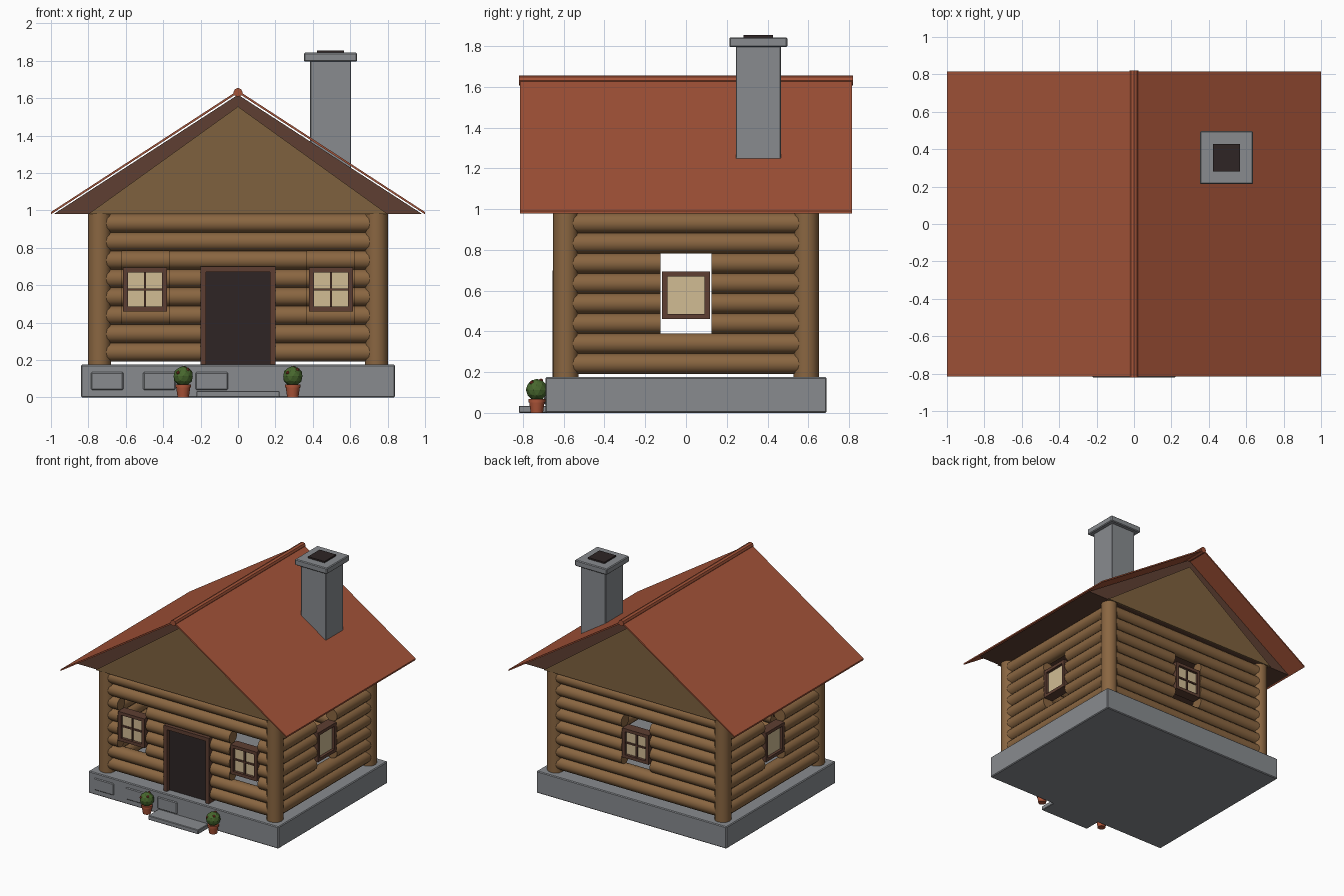
import bpy, bmesh, math
from mathutils import Matrix, Vector

if "Cube" in bpy.data.objects:
    bpy.data.objects.remove(bpy.data.objects["Cube"])


def mat(name, r, g, b):
    m = bpy.data.materials.new(name)
    m.diffuse_color = [((c / 255 + 0.055) / 1.055) ** 2.4 for c in (r, g, b)] + [1]
    m.use_nodes = True
    m.node_tree.nodes["Principled BSDF"].inputs["Base Color"].default_value = m.diffuse_color
    return m


STONE = mat("stone_grey", 136, 139, 143)
LOG = mat("log_wood", 138, 102, 65)
GABLE = mat("gable_wood", 126, 97, 62)
TRIM = mat("dark_trim", 94, 63, 50)
TILE = mat("roof_red", 163, 83, 56)
PANE = mat("window_cream", 209, 188, 148)
DARK = mat("door_dark", 46, 37, 37)
CLAY = mat("pot_clay", 172, 84, 56)
LEAF = mat("leaf_green", 72, 104, 46)
PETAL = mat("flower_red", 150, 62, 44)


def finish(name, bm, material, bevel=0, smooth=False):
    bmesh.ops.recalc_face_normals(bm, faces=bm.faces)
    me = bpy.data.meshes.new(name)
    bm.to_mesh(me)
    bm.free()
    ob = bpy.data.objects.new(name, me)
    bpy.context.collection.objects.link(ob)
    me.materials.append(material)
    if bevel:
        mod = ob.modifiers.new("bevel", 'BEVEL')
        mod.width, mod.segments = bevel, 1
    if smooth:
        bpy.ops.object.select_all(action='DESELECT')
        ob.select_set(True)
        bpy.context.view_layer.objects.active = ob
        bpy.ops.object.shade_smooth_by_angle(angle=math.radians(40))
    return ob


def add_box(bm, lo, hi, rot=Matrix()):
    lo, hi = Vector(lo), Vector(hi)
    m = rot @ Matrix.Translation((lo + hi) / 2) @ Matrix.Diagonal((*(hi - lo), 1))
    bmesh.ops.create_cube(bm, size=1, matrix=m)


def box(name, lo, hi, material, bevel=0):
    bm = bmesh.new()
    add_box(bm, lo, hi)
    return finish(name, bm, material, bevel)


def add_rod(bm, a, b, r1, r2=None, sides=12):
    a, b = Vector(a), Vector(b)
    rot = (b - a).to_track_quat('Z', 'Y').to_matrix().to_4x4()
    bmesh.ops.create_cone(bm, cap_ends=True, segments=sides, radius1=r1,
                          radius2=r1 if r2 is None else r2, depth=(b - a).length,
                          matrix=Matrix.Translation((a + b) / 2) @ rot)


def extrude_y(name, profile, y0, y1, material):
    bm = bmesh.new()
    face = bm.faces.new([bm.verts.new((x, y0, z)) for x, z in profile])
    ext = bmesh.ops.extrude_face_region(bm, geom=[face])
    verts = [v for v in ext["geom"] if isinstance(v, bmesh.types.BMVert)]
    bmesh.ops.translate(bm, verts=verts, vec=(0, y1 - y0, 0))
    return finish(name, bm, material)


# Stone base, front stones and doorstep
box("foundation", (-0.84, -0.69, 0), (0.84, 0.69, 0.175), STONE, 0.006)
for i in range(3):
    x = -0.7 + 0.28 * i
    box(f"front_stone_{i + 1}", (x - 0.087, -0.697, 0.04), (x + 0.087, -0.68, 0.135), STONE, 0.006)
box("doorstep", (-0.222, -0.82, 0), (0.222, -0.68, 0.035), STONE, 0.004)

# Corner posts
PX, PY = 0.74, 0.59
for sx in (-1, 1):
    for sy in (-1, 1):
        bm = bmesh.new()
        add_rod(bm, (sx * PX, sy * PY, 0.17), (sx * PX, sy * PY, 0.985), 0.062)
        finish(f"corner_post_{'left' if sx < 0 else 'right'}_{'front' if sy < 0 else 'back'}",
               bm, LOG, smooth=True)


# Log walls: each course is split around the openings it meets
def log_wall(name, point, half, openings):
    bm = bmesh.new()
    for i in range(8):
        z = 0.2415 + 0.0985 * i
        start = -half
        for lo, hi, first, last in openings:
            if first <= i <= last:
                add_rod(bm, point(start, z), point(lo, z), 0.0505)
                start = hi
        add_rod(bm, point(start, z), point(half, z), 0.0505)
    finish(name, bm, LOG, smooth=True)


MID = [(-0.125, 0.125, 2, 5)]
log_wall("front_log_wall", lambda t, z: (t, -PY, z), PX,
         [(-0.62, -0.37, 2, 5), (-0.18, 0.18, 0, 4), (0.37, 0.62, 2, 5)])
log_wall("back_log_wall", lambda t, z: (t, PY, z), PX, MID)
log_wall("right_log_wall", lambda t, z: (PX, t, z), PY, MID)
log_wall("left_log_wall", lambda t, z: (-PX, t, z), PY, MID)


# Windows, built facing the front and then turned into place
def window(name, loc, angle, bars):
    rot = Matrix.Translation(loc) @ Matrix.Rotation(angle, 4, 'Z')
    w, h, t, d = 0.117, 0.117, 0.025, 0.04
    bm = bmesh.new()
    for s in (-1, 1):
        add_box(bm, (min(s * w, s * (w - t)), -d, -h), (max(s * w, s * (w - t)), d, h), rot)
        add_box(bm, (t - w, -d, min(s * h, s * (h - t))), (w - t, d, max(s * h, s * (h - t))), rot)
    if bars:
        add_box(bm, (-0.006, -0.03, t - h), (0.006, -0.01, h - t), rot)
        add_box(bm, (t - w, -0.028, -0.006), (w - t, -0.01, 0.006), rot)
    finish(name + "_frame", bm, TRIM)
    bm = bmesh.new()
    add_box(bm, (t - w, -0.018, t - h), (w - t, 0.018, h - t), rot)
    finish(name + "_pane", bm, PANE)


WZ = 0.577
window("front_left_window", (-0.497, -PY - 0.01, WZ), 0, True)
window("front_right_window", (0.497, -PY - 0.01, WZ), 0, True)
window("back_window", (0, PY + 0.01, WZ), math.pi, True)
window("right_window", (PX + 0.01, 0, WZ), math.pi / 2, False)
window("left_window", (-PX - 0.01, 0, WZ), -math.pi / 2, False)

# Door with frame
box("door", (-0.175, -0.62, 0.172), (0.175, -0.57, 0.675), DARK)
bm = bmesh.new()
for s in (-1, 1):
    add_box(bm, (s * 0.185 - 0.015, -0.655, 0.172), (s * 0.185 + 0.015, -0.55, 0.70))
add_box(bm, (-0.17, -0.655, 0.67), (0.17, -0.55, 0.70))
finish("door_frame", bm, TRIM)

# Attic block with gable boards, roof sheets floating just above it
extrude_y("attic", [(-0.985, 0.98), (0.985, 0.98), (0, 1.618)], -0.645, 0.645, TRIM)
for s, side in ((-1, "front"), (1, "back")):
    extrude_y(f"{side}_gable", [(-0.8, 0.98), (0.8, 0.98), (0, 1.555)], s * 0.64, s * 0.656, GABLE)
for s, side in ((-1, "left"), (1, "right")):
    extrude_y(f"{side}_roof", [(0, 1.628), (s, 0.979), (s, 0.991), (0, 1.641)], -0.815, 0.815, TILE)
bm = bmesh.new()
add_rod(bm, (0, -0.82, 1.631), (0, 0.82, 1.631), 0.024, sides=8)
finish("roof_ridge", bm, TILE)

# Chimney
box("chimney_shaft", (0.385, 0.245, 1.15), (0.605, 0.465, 1.80), STONE, 0.004)
box("chimney_cap", (0.353, 0.213, 1.795), (0.637, 0.497, 1.843), STONE, 0.006)
box("chimney_flue", (0.422, 0.282, 1.835), (0.568, 0.428, 1.855), DARK)

# Potted bushes beside the doorstep
for s, side in ((-1, "left"), (1, "right")):
    x, y = s * 0.293, -0.732
    bm = bmesh.new()
    add_rod(bm, (x, y, 0), (x, y, 0.055), 0.03, 0.038)
    add_rod(bm, (x, y, 0.052), (x, y, 0.068), 0.042)
    finish(f"{side}_pot", bm, CLAY, smooth=True)
    bm = bmesh.new()
    bmesh.ops.create_icosphere(bm, subdivisions=2, radius=0.054,
                               matrix=Matrix.Translation((x, y, 0.113)))
    finish(f"{side}_bush", bm, LEAF)
    bm = bmesh.new()
    for d in ((0.5, -0.5, 0.7), (-0.5, -0.7, 0.35), (0.1, 0.4, 0.9)):
        p = Vector((x, y, 0.113)) + Vector(d).normalized() * 0.05
        bmesh.ops.create_icosphere(bm, subdivisions=1, radius=0.011, matrix=Matrix.Translation(p))
    finish(f"{side}_flowers", bm, PETAL)
